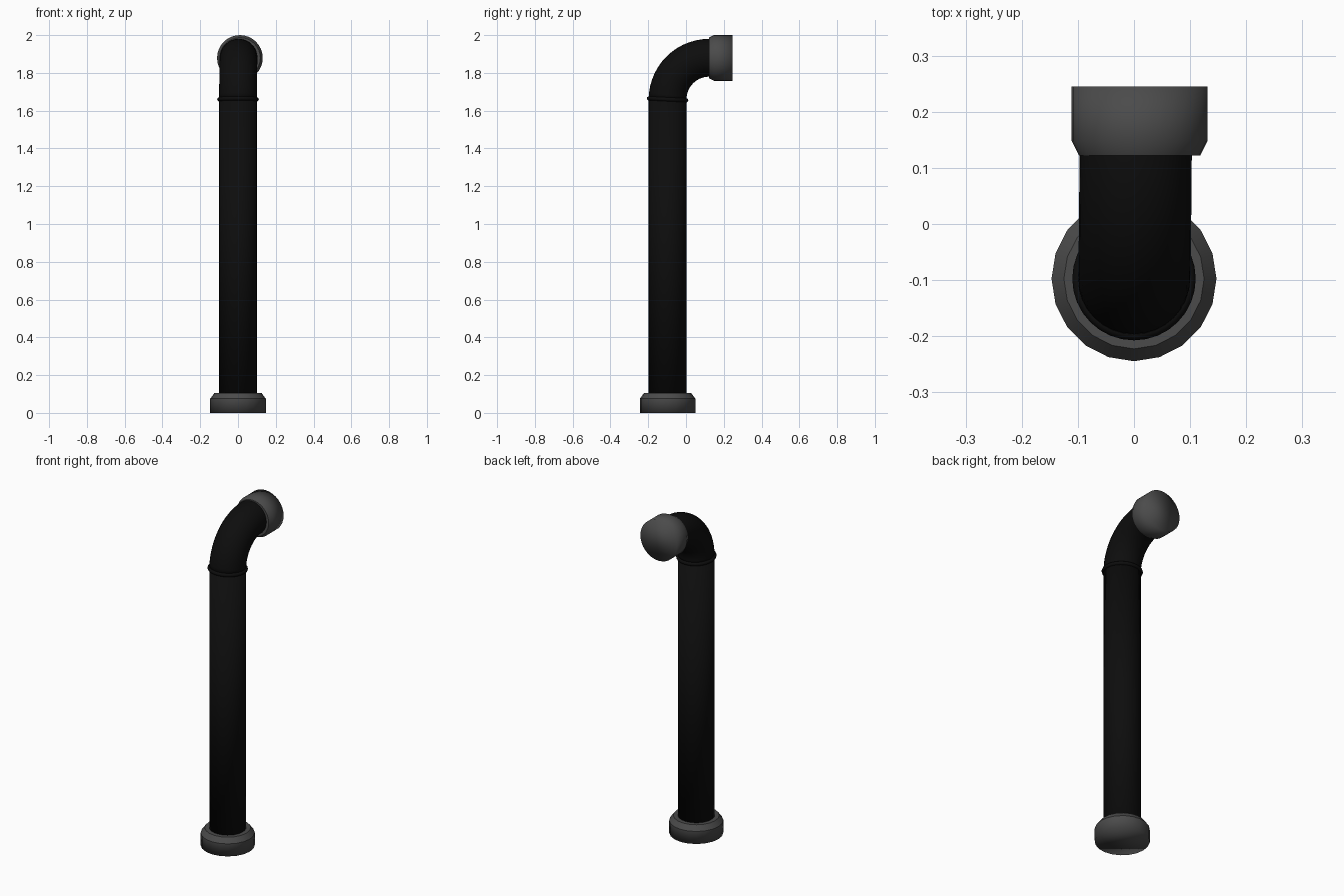
import bpy
import bmesh
from math import cos, sin, pi, radians
from mathutils import Matrix, Vector

cube = bpy.data.objects.get("Cube")
if cube:
    bpy.data.objects.remove(cube, do_unlink=True)


def make_material(name, value):
    mat = bpy.data.materials.new(name)
    mat.use_nodes = True
    colour = (value, value, value, 1)
    mat.diffuse_color = colour
    bsdf = mat.node_tree.nodes["Principled BSDF"]
    bsdf.inputs["Base Color"].default_value = colour
    bsdf.inputs["Roughness"].default_value = 0.6
    return mat


black = make_material("black pipe", 0.004)
grey = make_material("dark grey fitting", 0.07)


def tube(name, rings, sides, mat):
    """Skin a list of (centre, tilt towards +y, radius) rings and cap both ends."""
    bm = bmesh.new()
    loops = []
    for centre, tilt, radius in rings:
        turn = Matrix.Rotation(-tilt, 3, "X")
        loops.append([
            bm.verts.new(Vector(centre) + turn @ Vector(
                (radius * cos(2 * pi * i / sides), radius * sin(2 * pi * i / sides), 0)))
            for i in range(sides)])
    for low, high in zip(loops, loops[1:]):
        for i in range(sides):
            j = (i + 1) % sides
            bm.faces.new((low[i], low[j], high[j], high[i]))
    bm.faces.new(loops[0][::-1])
    bm.faces.new(loops[-1])
    bmesh.ops.recalc_face_normals(bm, faces=bm.faces)
    # Chamfers stay crisp, while the outer rims blend softly into the end caps
    for face in bm.faces:
        face.smooth = True
    for edge in bm.edges:
        edge.smooth = not radians(30) < edge.calc_face_angle(0) < radians(80)
    mesh = bpy.data.meshes.new(name)
    bm.to_mesh(mesh)
    bm.free()
    mesh.materials.append(mat)
    obj = bpy.data.objects.new(name, mesh)
    bpy.context.collection.objects.link(obj)
    return obj


PIPE_Y, JOINT_Z = -0.0975, 1.66
PIPE_R, BEND_R = 0.1, 0.22

# Upright pipe
tube("upright_pipe", [((0, PIPE_Y, z), 0, PIPE_R) for z in (0.02, JOINT_Z)], 32, black)

# Quarter bend with a short straight run into the outlet fitting
bend = []
for k in range(15):
    a = pi / 2 * k / 14
    bend.append(((0.003 * k / 14, PIPE_Y + BEND_R * (1 - cos(a)),
                  JOINT_Z + BEND_R * sin(a)), a, PIPE_R))
bend.append(((0.003, 0.2, JOINT_Z + BEND_R), pi / 2, PIPE_R))
tube("elbow_pipe", bend, 32, black)

# Rounded seam ring between pipe and elbow
bpy.ops.mesh.primitive_torus_add(
    major_radius=0.099, minor_radius=0.011, major_segments=32, minor_segments=10,
    location=(0, PIPE_Y, JOINT_Z), rotation=(radians(-3), 0, 0))
ring = bpy.context.object
ring.name = "seam_ring"
ring.data.materials.append(black)
bpy.ops.object.shade_smooth()

# Base collar with chamfered top
tube("base_collar", [((0, PIPE_Y, z), 0, r) for z, r in
                     ((0, 0.147), (0.075, 0.147), (0.105, 0.125))], 20, grey)

# Outlet collar, chamfered where the elbow enters
tube("outlet_collar", [((0.01, y, 1.879), pi / 2, r) for y, r in
                       ((0.122, 0.108), (0.148, 0.121), (0.245, 0.121))], 32, grey)
